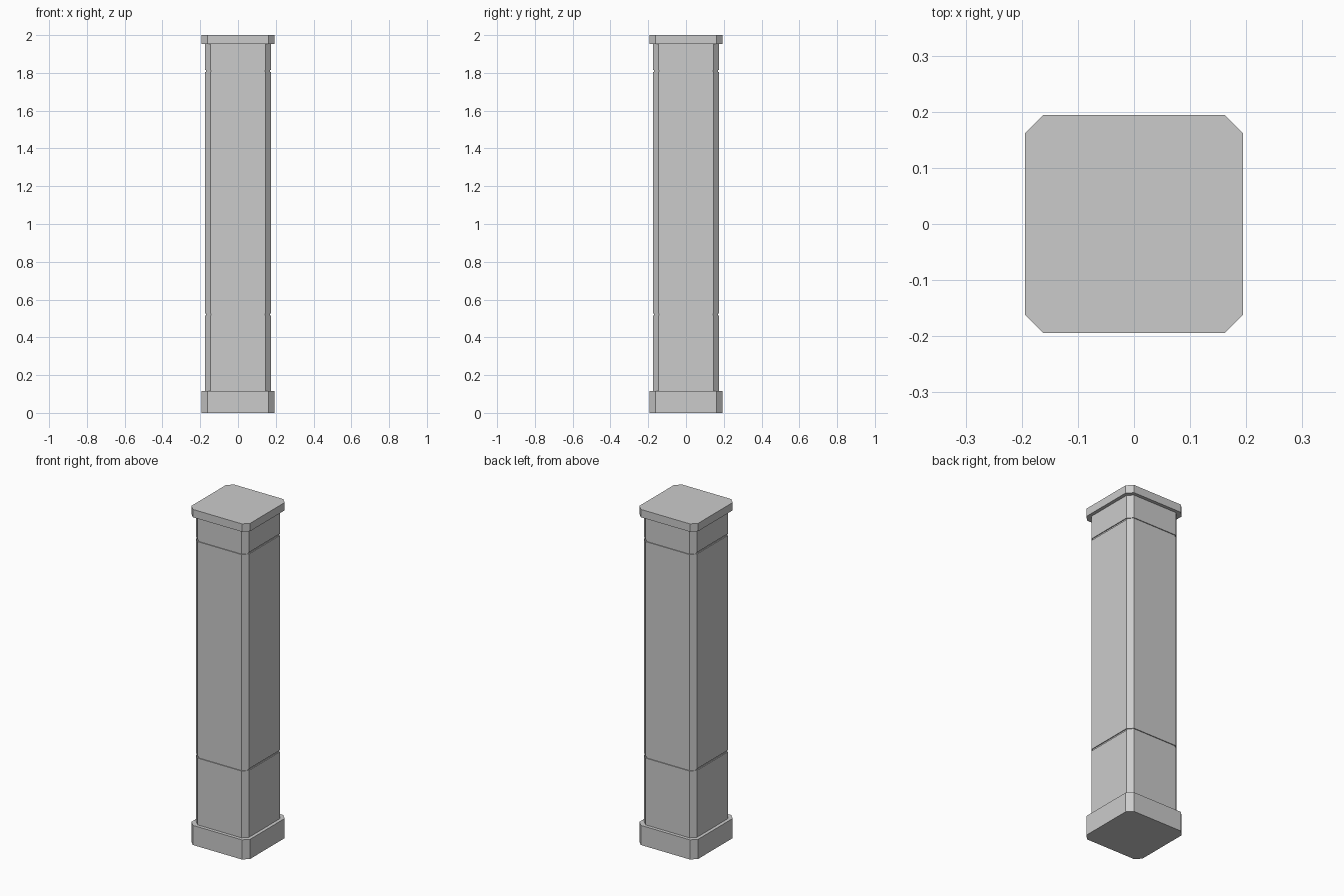
import bpy, bmesh

if "Cube" in bpy.data.objects:
    bpy.data.objects.remove(bpy.data.objects["Cube"])


def outline(half, flat):
    """Square of half-width `half` whose cut corners start at `flat`."""
    pts = []
    x, y = 1, 0
    for _ in range(4):
        for s in (-flat, flat):
            pts.append((x * half - y * s, y * half + x * s))
        x, y = -y, x
    return pts


def stack(name, sections):
    """Loft chamfered squares given as (z, half, flat) from bottom to top."""
    bm = bmesh.new()
    rings = [[bm.verts.new((x, y, z)) for x, y in outline(h, f)]
             for z, h, f in sections]
    for lo, hi in zip(rings, rings[1:]):
        for i in range(8):
            j = (i + 1) % 8
            bm.faces.new((lo[i], lo[j], hi[j], hi[i]))
    bm.faces.new(rings[0][::-1])
    bm.faces.new(rings[-1])
    bmesh.ops.recalc_face_normals(bm, faces=bm.faces)
    mesh = bpy.data.meshes.new(name)
    bm.to_mesh(mesh)
    bm.free()
    obj = bpy.data.objects.new(name, mesh)
    bpy.context.collection.objects.link(obj)
    return obj


BASE_TOP, CAP_BOTTOM = 0.117, 1.953
WIDE = (0.194, 0.162)
SHAFT = (0.174, 0.145)
DEPTH, GAP = 0.005, 0.005
INSET = (SHAFT[0] - DEPTH, SHAFT[1] - DEPTH * 0.414)

# Plinth
stack("base", [(0, *WIDE), (BASE_TOP, *WIDE)])

# Shaft with two thin grooves
sections = [(BASE_TOP, *SHAFT)]
for z in (0.52, 1.81):
    sections += [(z - GAP, *SHAFT), (z - GAP, *INSET),
                 (z + GAP, *INSET), (z + GAP, *SHAFT)]
sections.append((CAP_BOTTOM, *SHAFT))
stack("shaft", sections)

# Cap slab
stack("cap", [(CAP_BOTTOM, *WIDE), (2.0, *WIDE)])
